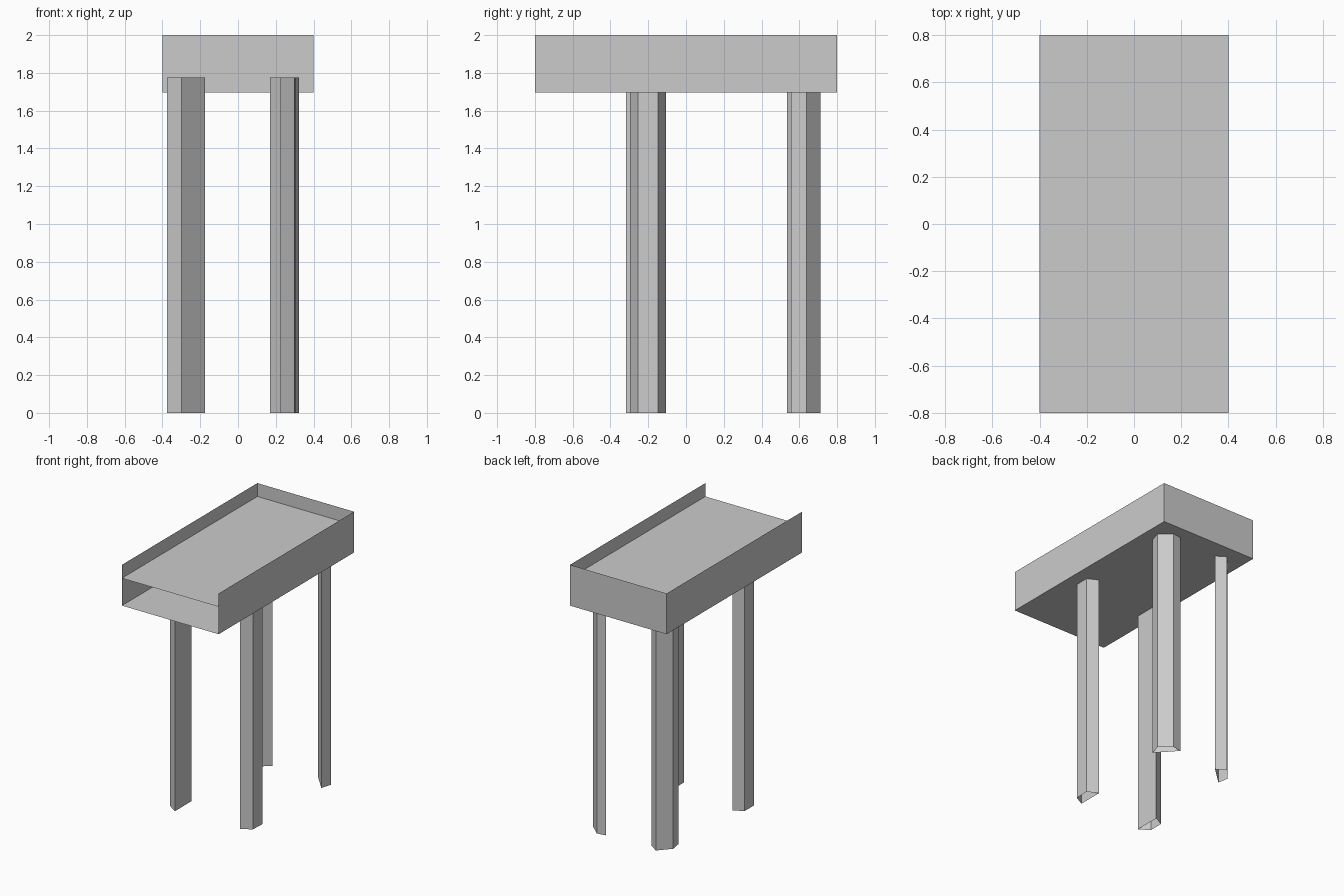
import bpy
import bmesh

if "Cube" in bpy.data.objects:
    bpy.data.objects.remove(bpy.data.objects["Cube"])

W, D = 0.4, 0.8            # half width, half depth
FLOOR, SHELF, RIM = 1.695, 1.90, 2.0
LEG_TOP = 1.775


def finish(name, bm):
    mesh = bpy.data.meshes.new(name)
    bm.to_mesh(mesh)
    bm.free()
    obj = bpy.data.objects.new(name, mesh)
    bpy.context.collection.objects.link(obj)
    return obj


def sheet(name, z, up):
    """Flat rectangular panel facing up or down."""
    bm = bmesh.new()
    pts = [(-W, -D), (W, -D), (W, D), (-W, D)]
    if not up:
        pts.reverse()
    bm.faces.new([bm.verts.new((x, y, z)) for x, y in pts])
    return finish(name, bm)


def wall(name, outline, z0, z1, closed):
    """Thin vertical walls raised from a plan outline (counter-clockwise)."""
    bm = bmesh.new()
    low = [bm.verts.new((x, y, z0)) for x, y in outline]
    high = [bm.verts.new((x, y, z1)) for x, y in outline]
    n = len(outline)
    for i in range(n if closed else n - 1):
        j = (i + 1) % n
        bm.faces.new((low[i], low[j], high[j], high[i]))
    return finish(name, bm)


# Tray: three walls with an open front, a bottom panel and a recessed top panel
wall("tray_walls", [(W, -D), (W, D), (-W, D), (-W, -D)], FLOOR, RIM, False)
sheet("tray_bottom", FLOOR, False)
sheet("tray_top", SHELF, True)

# Legs: hollow four-sided tubes, each with its own irregular section
legs = {
    "front_left_leg": [(-0.375, -0.267), (-0.30, -0.317), (-0.30, -0.12), (-0.375, -0.157)],
    "front_right_leg": [(0.225, -0.296), (0.30, -0.254), (0.305, -0.148), (0.225, -0.106)],
    "back_left_leg": [(-0.311, 0.534), (-0.175, 0.66), (-0.245, 0.705), (-0.325, 0.615)],
    "back_right_leg": [(0.17, 0.70), (0.30, 0.556), (0.323, 0.637), (0.24, 0.711)],
}
for name, section in legs.items():
    wall(name, section, 0.0, LEG_TOP, True)
